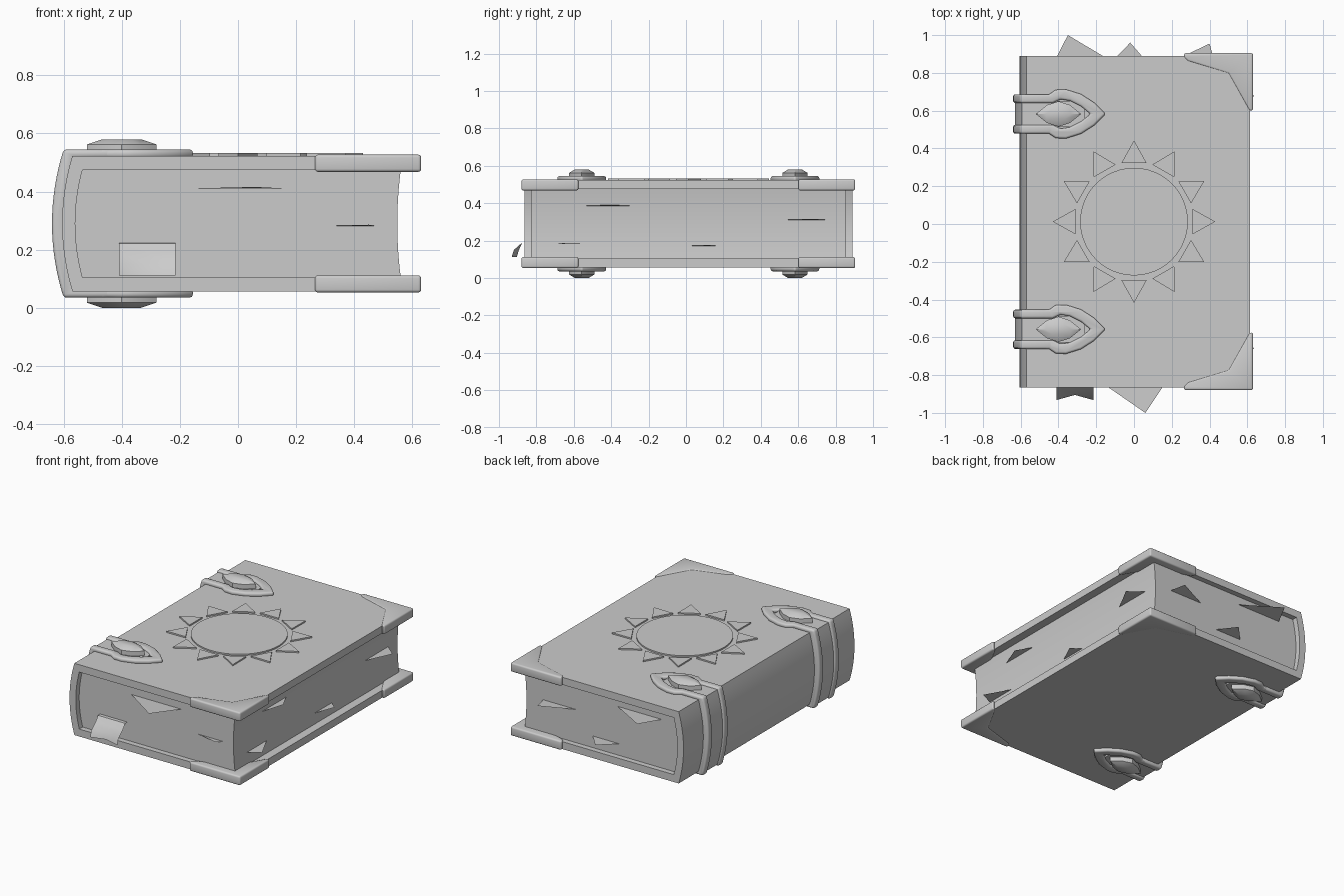
import bpy, bmesh, math
from mathutils import Vector

if "Cube" in bpy.data.objects:
    bpy.data.objects.remove(bpy.data.objects["Cube"])

ORIGIN = Vector((0, 0.0125, 0.29))   # centre of the closed book


def finish(name, bm, bevel=0, mirror=None, segs=3):
    bmesh.ops.recalc_face_normals(bm, faces=bm.faces)
    if bevel:
        edges = [e for e in bm.edges if len(e.link_faces) == 2
                 and e.calc_face_angle() > math.radians(35)]
        bmesh.ops.bevel(bm, geom=edges, offset=bevel, segments=segs,
                        profile=0.5, affect='EDGES', clamp_overlap=True)
    me = bpy.data.meshes.new(name)
    bm.to_mesh(me)
    bm.free()
    ob = bpy.data.objects.new(name, me)
    bpy.context.collection.objects.link(ob)
    ob.location = ORIGIN
    bpy.ops.object.select_all(action='DESELECT')
    ob.select_set(True)
    bpy.context.view_layer.objects.active = ob
    bpy.ops.object.shade_smooth_by_angle(angle=math.radians(35))
    if mirror:
        m = ob.modifiers.new("Mirror", 'MIRROR')
        m.use_axis = mirror
        m.use_mirror_merge = False
    return ob


def loft(rings):
    """Closed solid through rings of equal point count."""
    bm = bmesh.new()
    vs = [[bm.verts.new(p) for p in r] for r in rings]
    n = len(vs[0])
    for a, b in zip(vs, vs[1:]):
        for i in range(n):
            j = (i + 1) % n
            bm.faces.new((a[i], a[j], b[j], b[i]))
    bm.faces.new(vs[0][::-1])
    bm.faces.new(vs[-1])
    return bm


def along_y(poly, y0, y1):
    return loft([[(x, y, z) for x, z in poly] for y in (y0, y1)])


def along_z(poly, z0, z1):
    return loft([[(x, y, z) for x, y in poly] for z in (z0, z1)])


def curve(x_mid, x_end, h, n=8):
    """Shallow arc in x-z from +h to -h."""
    return [(x_mid + (x_end - x_mid) * (i / n) ** 2, h * i / n) for i in range(n, -n - 1, -1)]


def wrap(x_tip, outer, inner):
    """C-shaped profile wrapping the spine."""
    ho, hi = outer[2], inner[2]
    return ([(x_tip, ho)] + curve(*outer) + [(x_tip, -ho), (x_tip, -hi)]
            + curve(*inner)[::-1] + [(x_tip, hi)])


YZ = (False, True, True)

# Cover and page block
finish("cover", along_y(wrap(.615, (-.605, -.57, .233), (-.56, -.535, .185)), -.877, .877))
finish("pages", along_y(curve(-.575, -.55, .2) + curve(.548, .562, .2)[::-1], -.842, .842))

# Spine straps: two raised bars with a recessed band between
SY = .57
bar = wrap(-.43, (-.64, -.6, .255), (-.59, -.56, .225))
for side, (a, b) in {"outer": (.058, .104), "inner": (-.104, -.058)}.items():
    finish("strap_bar_" + side, along_y(bar, SY + a, SY + b), .012, YZ)
finish("strap_band", along_y(wrap(-.26, (-.63, -.592, .243), (-.59, -.56, .225)),
                             SY - .07, SY + .07), 0, YZ)

# Pointed clasp ring at the strap ends
out = [(-.48, .104), (-.45, .104), (-.415, .128), (-.36, .13), (-.28, .105), (-.21, .06)]
inn = [(-.23, 0), (-.28, .04), (-.34, .07), (-.39, .078), (-.43, .058), (-.48, .058)]
ring = (out + [(-.15, 0)] + [(x, -y) for x, y in out[::-1]]
        + [(x, -y) for x, y in inn[:0:-1]] + inn)
finish("clasp_ring", along_z([(x, SY + y) for x, y in ring], .225, .255), .012, YZ)

# Faceted gem in the clasp
half = [(-.12, 0), (-.06, .048), (0, .067), (.06, .048), (.12, 0)]
lens = half + [(x, -y) for x, y in half[3:0:-1]]
finish("clasp_gem", loft([[(-.4 + x * s, SY + y * s, z) for x, y in lens]
                          for s, z in ((1, .235), (1, .272), (.55, .29))]), 0, YZ)

# Corner guards
guard = [(.265, .892), (.63, .892), (.63, .588), (.61, .588), (.50, .785), (.285, .85), (.265, .868)]
finish("corner_guard", along_z(guard, .178, .237), .015, YZ)

# Sun emblem on the front cover
disc = [(.285 * math.cos(i * math.tau / 48), .285 * math.sin(i * math.tau / 48)) for i in range(48)]
finish("sun_disc", along_z(disc, .228, .242))
rays = bmesh.new()
for i in range(12):
    a = i * math.tau / 12
    c, s = math.cos(a), math.sin(a)
    tri = [(c * r - s * t, s * r + c * t) for r, t in ((.43, 0), (.31, .067), (.31, -.067))]
    lo, hi = [[rays.verts.new((x, y, z)) for x, y in tri] for z in (.228, .242)]
    rays.faces.new(lo[::-1])
    rays.faces.new(hi)
    for k in range(3):
        j = (k + 1) % 3
        rays.faces.new((lo[k], lo[j], hi[j], hi[k]))
finish("sun_rays", rays)

# Loose paper scraps: edge, base start, base end, tip (along, out), height
scraps = [
    ("front", -.20, .18, .06, -1.0, .41), ("front", .26, .48, .45, -.872, .28),
    ("back", -.43, -.09, -.35, 1.0, .42), ("back", -.13, .08, -.02, .96, .18),
    ("back", .17, .43, .40, .955, .32),
    ("side", -.56, -.28, -.40, .605, .385), ("side", -.02, .18, .12, .61, .17),
    ("side", .51, .76, .68, .635, .31), ("side", -.70, -.48, -.66, .635, .18),
]
bm = bmesh.new()
for edge, a, b, t, o, z in scraps:
    base = {"front": -.82, "back": .845, "side": .545}[edge]
    pts = [(a, base, z), (b, base, z), (t, o, z + .006)]
    if edge == "side":
        pts = [(q, p, r) for p, q, r in pts]
    bm.faces.new([bm.verts.new(Vector(p) - ORIGIN) for p in pts])
finish("paper_scraps", bm)

# Notched ribbon bookmark hanging out of the front edge
bm = bmesh.new()
cols = []
for x, end in ((-.41, -.932), (-.313, -.905), (-.215, -.932)):
    path = [(-.80, .225), (-.85, .222), (-.875, .19), (end + .012, .15), (end, .112)]
    cols.append([bm.verts.new(Vector((x, y, z)) - ORIGIN) for y, z in path])
for p, q in zip(cols, cols[1:]):
    for i in range(4):
        bm.faces.new((p[i], q[i], q[i + 1], p[i + 1]))
finish("ribbon_bookmark", bm)
